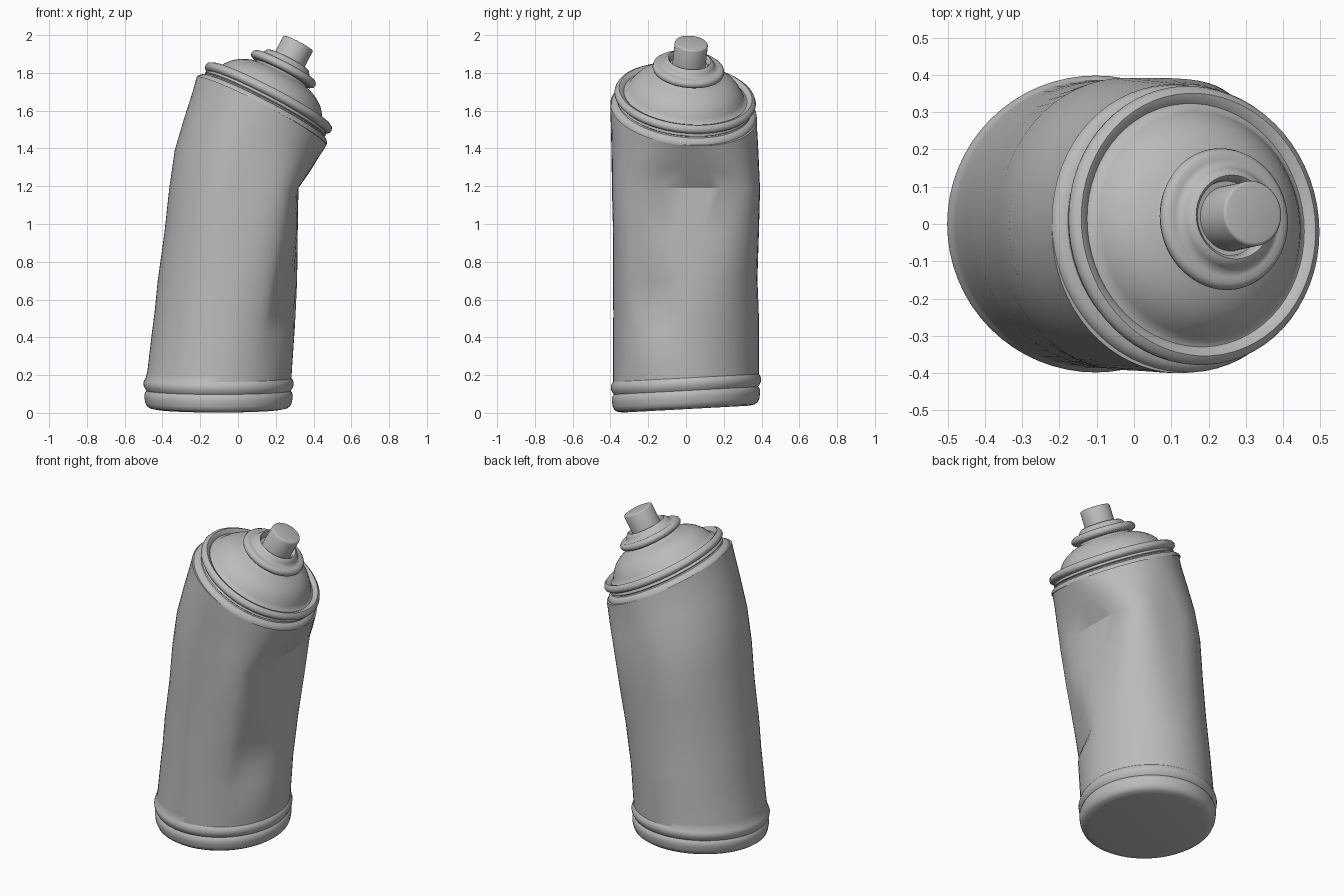
import bpy, bmesh, math
from mathutils import Vector

N = 64
grey = bpy.data.materials.new("plain grey")
grey.diffuse_color = (0.5, 0.5, 0.5, 1)


def loft(name, rings, angle):
    """Skin a stack of closed rings, capping both ends."""
    bm = bmesh.new()
    vs = [[bm.verts.new(p) for p in ring] for ring in rings]
    for a, b in zip(vs, vs[1:]):
        for i in range(N):
            j = (i + 1) % N
            bm.faces.new((a[i], a[j], b[j], b[i]))
    bm.faces.new(vs[0][::-1])
    bm.faces.new(vs[-1])
    bmesh.ops.recalc_face_normals(bm, faces=bm.faces)
    me = bpy.data.meshes.new(name)
    bm.to_mesh(me)
    bm.free()
    me.materials.append(grey)
    ob = bpy.data.objects.new(name, me)
    bpy.context.collection.objects.link(ob)
    bpy.ops.object.select_all(action='DESELECT')
    ob.select_set(True)
    bpy.context.view_layer.objects.active = ob
    bpy.ops.object.shade_smooth_by_angle(angle=math.radians(angle))
    return ob


def body_ring(lx, lz, rx, rz, hy, cy, tilt, p, clip=9):
    """Ring from left to right point; p squares off the dented +x half,
    clip flattens the front right corner."""
    pts = []
    for i in range(N):
        t = 2 * math.pi * i / N
        c, s = math.cos(t), math.sin(t)
        if c > 0:
            c = c ** (2 / p)
            s = math.copysign(abs(s) ** (2 / p), s)
        x = (lx + rx) / 2 + (rx - lx) / 2 * c
        y = hy * s
        over = 0.9 * x - 0.436 * y - clip
        if over > 0:
            x -= 0.9 * over
            y += 0.436 * over
        z = (lz + rz) / 2 + (rz - lz) / 2 * c + tilt * y
        pts.append((x, y + cy, z))
    return pts


# Base with two rolled beads, slightly tilted
base = [(0.335, 0), (0.365, 0.006), (0.38, 0.017), (0.388, 0.035), (0.392, 0.06),
        (0.393, 0.075), (0.388, 0.09), (0.382, 0.098), (0.388, 0.106), (0.396, 0.122),
        (0.398, 0.138), (0.394, 0.153), (0.386, 0.165)]
rings = [body_ring(-0.103 - r, s + 0.02, -0.103 + r, s + 0.02, r, 0, 0.054, 2)
         for r, s in base]

# Crumpled wall: left x/z, right x/z, half depth, y centre, tilt, squareness, corner clip
wall = [(-0.48, 0.22, 0.285, 0.22, 0.386, 0, 0.05, 2),
        (-0.455, 0.43, 0.30, 0.44, 0.386, 0, 0.04, 2),
        (-0.442, 0.53, 0.305, 0.53, 0.385, 0, 0.03, 2.1, 0.279),
        (-0.425, 0.70, 0.313, 0.70, 0.382, -0.004, 0.02, 2.4, 0.305),
        (-0.39, 0.95, 0.316, 0.95, 0.386, 0, 0.01, 3.2, 0.36),
        (-0.365, 1.18, 0.32, 1.19, 0.392, 0, 0, 4.4),
        (-0.335, 1.39, 0.385, 1.285, 0.39, -0.004, -0.04, 3),
        (-0.285, 1.56, 0.43, 1.36, 0.389, -0.008, -0.08, 2.4),
        (-0.24, 1.70, 0.46, 1.405, 0.388, -0.012, -0.11, 2.1),
        (-0.22, 1.775, 0.47, 1.42, 0.388, -0.012, -0.113, 2)]
rings += [body_ring(*row) for row in wall]
loft("can_body", rings, 32)

# Leaning axis of the top parts
O = Vector((0.125, -0.012, 1.5975))
A = Vector((0.46, 0.10, 0.882)).normalized()
B = (Vector((1, 0, 0)) - A * A.x).normalized()
C = A.cross(B)


def lathe(name, profile, angle, shift=0):
    loft(name, [[O + A * s + B * (shift + r * math.cos(2 * math.pi * i / N))
                 + C * (r * math.sin(2 * math.pi * i / N)) for i in range(N)]
                for r, s in profile], angle)


# Shoulder, rolled rim, dome and valve cup
lathe("can_top", [
    (0.388, -0.002), (0.385, 0.012), (0.372, 0.024), (0.355, 0.028), (0.352, 0.034),
    (0.36, 0.04), (0.358, 0.049), (0.352, 0.054), (0.364, 0.058), (0.374, 0.068),
    (0.376, 0.08), (0.37, 0.095), (0.354, 0.104), (0.34, 0.099), (0.328, 0.088),
    (0.316, 0.092), (0.303, 0.115), (0.288, 0.138), (0.265, 0.165), (0.234, 0.188),
    (0.19, 0.21), (0.152, 0.221), (0.148, 0.228), (0.172, 0.229), (0.186, 0.237),
    (0.191, 0.25), (0.187, 0.264), (0.174, 0.274), (0.158, 0.272), (0.142, 0.277),
    (0.134, 0.29), (0.125, 0.304), (0.113, 0.309), (0.104, 0.3), (0.1, 0.275),
    (0.05, 0.27)], 45)

# Spray button
lathe("spray_nozzle", [(0.088, 0.265), (0.088, 0.404), (0.085, 0.41), (0.078, 0.412)],
      50, 0.006)
